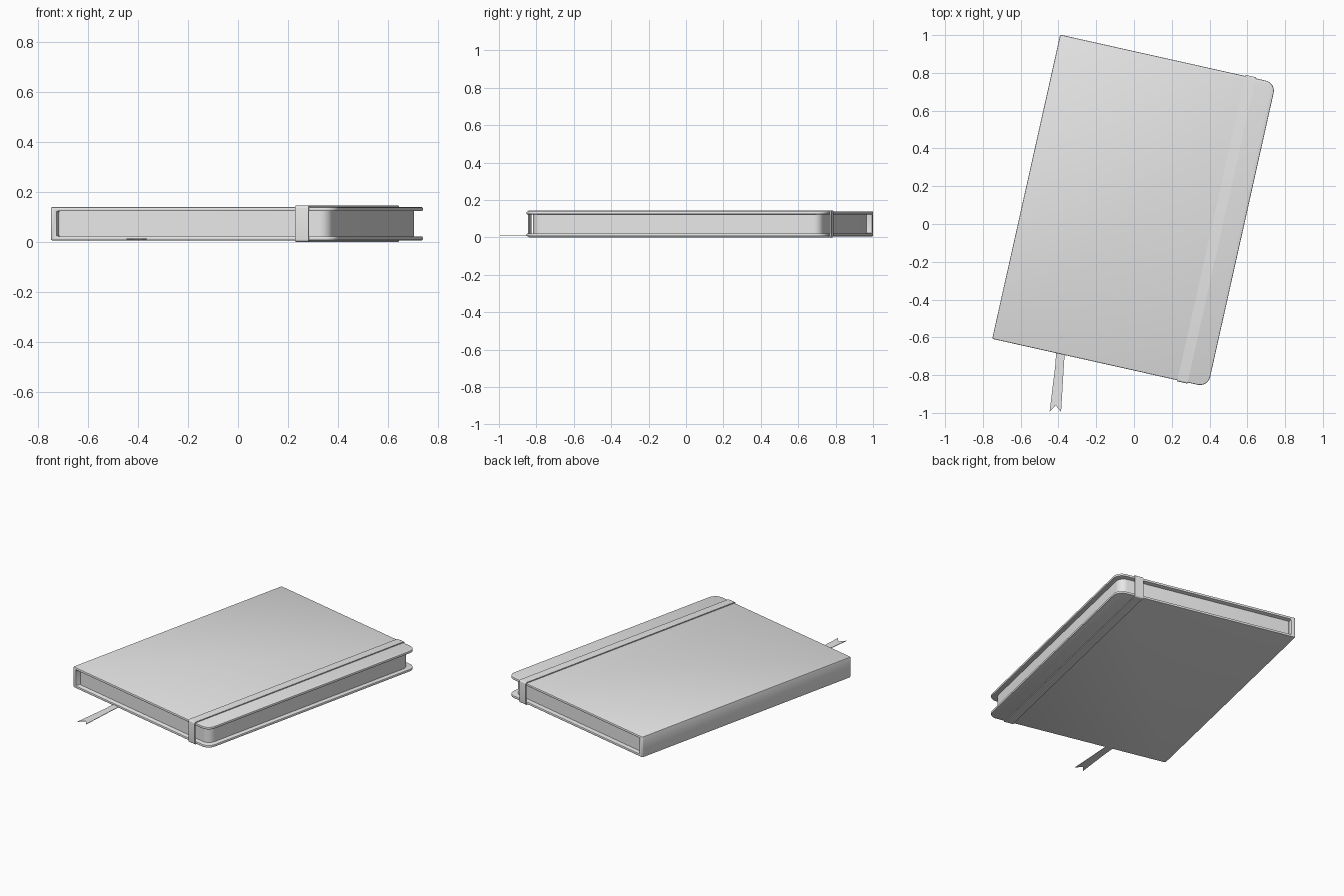
import bpy, bmesh, math
from mathutils import Matrix, Vector

if "Cube" in bpy.data.objects:
    bpy.data.objects.remove(bpy.data.objects["Cube"])

ROT = Matrix.Rotation(math.radians(-12.6), 4, 'Z')   # book lies turned on the table
U0, U1, V0, V1 = -0.60, 0.57, -0.757, 0.893          # cover extents in the book's own axes

grey = bpy.data.materials.new("light grey")
grey.diffuse_color = (0.8, 0.8, 0.8, 1)
grey.use_nodes = True
grey.node_tree.nodes["Principled BSDF"].inputs["Base Color"].default_value = grey.diffuse_color


def rounded_rect(a0, a1, b0, b1, radii, seg=8):
    """Counter-clockwise outline; radii for the corners (a0,b0) (a1,b0) (a1,b1) (a0,b1)."""
    pts = []
    corners = ((a0, b0, 1, 1), (a1, b0, -1, 1), (a1, b1, -1, -1), (a0, b1, 1, -1))
    for i, ((a, b, sa, sb), r) in enumerate(zip(corners, radii)):
        if r == 0:
            pts.append((a, b))
            continue
        for k in range(seg + 1):
            t = math.pi + (i + k / seg) * math.pi / 2
            pts.append((a + sa * r + r * math.cos(t), b + sb * r + r * math.sin(t)))
    return pts


def finish(name, bm, rotate=True):
    bmesh.ops.recalc_face_normals(bm, faces=bm.faces)
    me = bpy.data.meshes.new(name)
    bm.to_mesh(me)
    bm.free()
    if rotate:
        me.transform(ROT)
    ob = bpy.data.objects.new(name, me)
    bpy.context.collection.objects.link(ob)
    me.materials.append(grey)
    return ob


def prism(name, outline, z0, z1, rotate=True):
    bm = bmesh.new()
    face = bm.faces.new([bm.verts.new((x, y, z0)) for x, y in outline])
    ext = bmesh.ops.extrude_face_region(bm, geom=[face])
    bmesh.ops.translate(bm, vec=(0, 0, z1 - z0),
                        verts=[g for g in ext["geom"] if isinstance(g, bmesh.types.BMVert)])
    return finish(name, bm, rotate)


def smooth(ob, apply=False):
    bpy.ops.object.select_all(action='DESELECT')
    ob.select_set(True)
    bpy.context.view_layer.objects.active = ob
    if apply:
        bpy.ops.object.convert(target='MESH')
    bpy.ops.object.shade_smooth_by_angle(angle=math.radians(28))


# Cover: rounded block hollowed out so two boards and the spine remain
cover = prism("cover", rounded_rect(U0, U1, V0, V1, (0.008, 0.055, 0.055, 0.008)), 0.006, 0.139)
cutter = prism("cover_cutter", rounded_rect(-0.574, 1, -1.2, 1.2, (0, 0, 0, 0)), 0.022, 0.123)
cutter.hide_render = True
cut = cover.modifiers.new("hollow", 'BOOLEAN')
cut.object = cutter
cut.operation = 'DIFFERENCE'
bev = cover.modifiers.new("soft_edges", 'BEVEL')
bev.width = 0.005
bev.segments = 2
bev.limit_method = 'ANGLE'
bev.angle_limit = math.radians(50)
smooth(cover, apply=True)
bpy.data.objects.remove(cutter)

# Page block
pages = prism("pages", rounded_rect(-0.578, U1 - 0.03, V0 + 0.03, V1 - 0.03,
                                    (0.014, 0.05, 0.05, 0.014)), 0.020, 0.125)
smooth(pages)

# Elastic band: closed loop around the book
bm = bmesh.new()
t = 0.006
outer = rounded_rect(V0 - t, V1 + t, 0, 0.145, (0.01,) * 4, 5)
inner = rounded_rect(V0, V1, t, 0.145 - t, (0.004,) * 4, 5)
rings = [[bm.verts.new((u, v, z)) for v, z in loop]
         for u, loop in ((0.405, outer), (0.46, outer), (0.46, inner), (0.405, inner))]
n = len(outer)
for i in range(4):
    a, b = rings[i], rings[(i + 1) % 4]
    for k in range(n):
        bm.faces.new((a[k], a[(k + 1) % n], b[(k + 1) % n], b[k]))
smooth(finish("elastic_band", bm))

# Ribbon bookmark with a notched end
ribbon = [(-0.41, -0.66), (-0.418, -0.76), (-0.447, -0.995), (-0.415, -0.96),
          (-0.386, -0.995), (-0.372, -0.76), (-0.365, -0.66)]
prism("ribbon_bookmark", ribbon, 0.010, 0.013, rotate=False)
